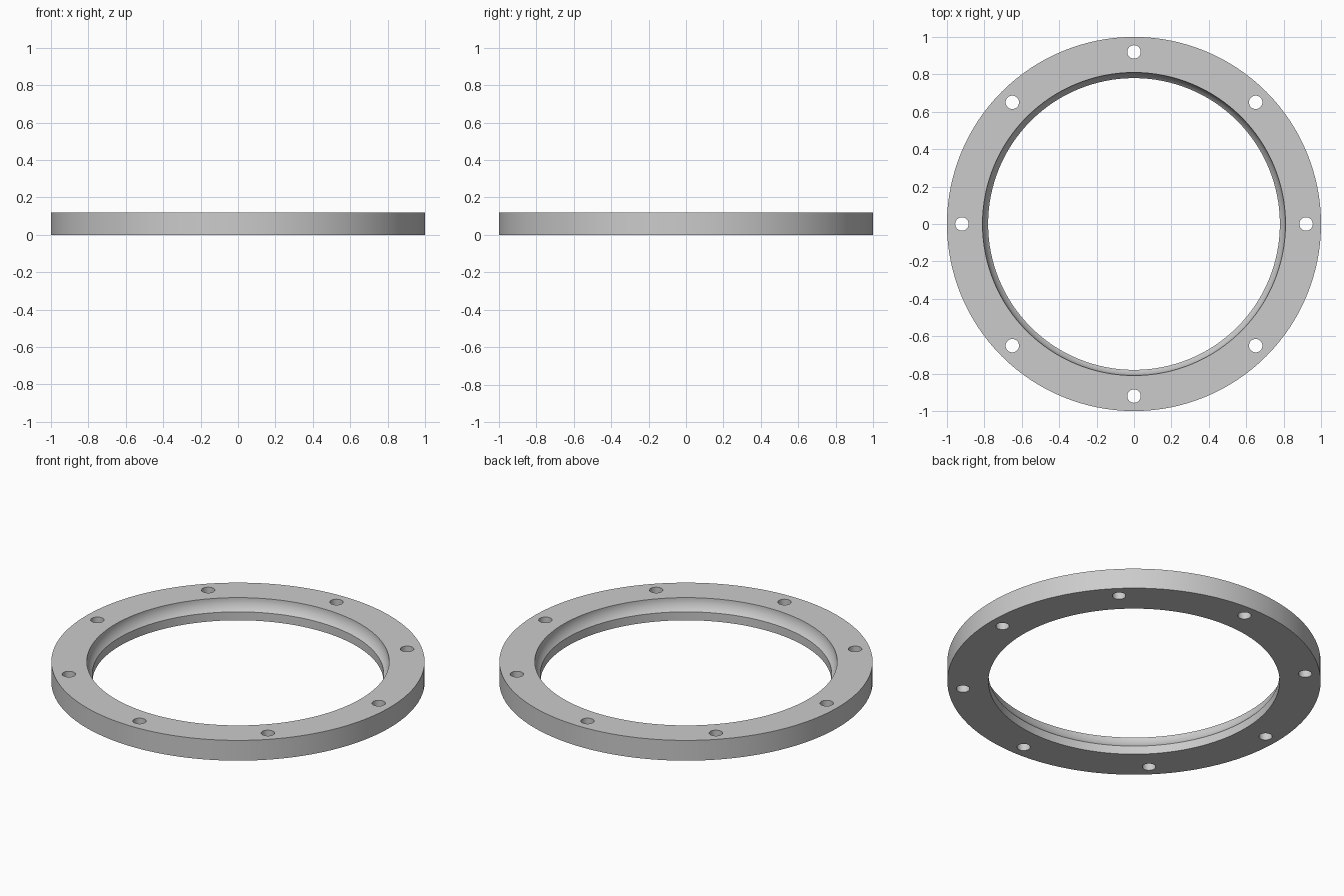
import bpy
import bmesh
from math import sin, cos, pi, radians
from mathutils import Matrix, Vector

cube = bpy.data.objects.get("Cube")
if cube:
    bpy.data.objects.remove(cube)

HEIGHT = 0.12
OUTER, BORE, MOUTH = 1.0, 0.78, 0.81
SEAT_Z = 0.05
SEGMENTS = 128
HOLES, HOLE_CIRCLE, HOLE_RADIUS = 8, 0.92, 0.036

grey = bpy.data.materials.new("plain_grey")
grey.use_nodes = True
colour = (0.6, 0.6, 0.6, 1)
grey.diffuse_color = colour
grey.node_tree.nodes["Principled BSDF"].inputs["Base Color"].default_value = colour


def make_object(name, bm):
    bmesh.ops.recalc_face_normals(bm, faces=bm.faces)
    mesh = bpy.data.meshes.new(name)
    bm.to_mesh(mesh)
    bm.free()
    mesh.materials.append(grey)
    obj = bpy.data.objects.new(name, mesh)
    bpy.context.collection.objects.link(obj)
    return obj


# Ring cross-section: square outside, plain bore with a concave cove above it
sweep = radians(46)
cove = []
for i in range(9):
    a = sweep * i / 8
    r = MOUTH - (MOUTH - BORE) * (1 - cos(a)) / (1 - cos(sweep))
    z = HEIGHT - (HEIGHT - SEAT_Z) * sin(a) / sin(sweep)
    cove.append((r, z))
profile = [(BORE, 0), (OUTER, 0), (OUTER, HEIGHT)] + cove

bm = bmesh.new()
verts = [bm.verts.new((r, 0, z)) for r, z in profile]
edges = [bm.edges.new((v, verts[(i + 1) % len(verts)])) for i, v in enumerate(verts)]
bmesh.ops.spin(bm, geom=verts + edges, cent=(0, 0, 0), axis=(0, 0, 1),
               angle=2 * pi, steps=SEGMENTS, use_merge=True)
bmesh.ops.remove_doubles(bm, verts=bm.verts, dist=1e-5)
ring = make_object("flange_ring", bm)

# Bolt hole cutters, evenly spaced around the ring
bm = bmesh.new()
for i in range(HOLES):
    a = 2 * pi * i / HOLES
    place = Vector((HOLE_CIRCLE * cos(a), HOLE_CIRCLE * sin(a), HEIGHT / 2))
    bmesh.ops.create_cone(bm, cap_ends=True, segments=32, radius1=HOLE_RADIUS,
                          radius2=HOLE_RADIUS, depth=HEIGHT * 2,
                          matrix=Matrix.Translation(place))
cutter = make_object("bolt_hole_cutter", bm)
cutter.hide_render = True

# Drill the holes, then drop the cutter
drill = ring.modifiers.new("bolt_holes", "BOOLEAN")
drill.operation = "DIFFERENCE"
drill.solver = "EXACT"
drill.object = cutter
bpy.ops.object.select_all(action="DESELECT")
ring.select_set(True)
bpy.context.view_layer.objects.active = ring
bpy.ops.object.modifier_apply(modifier=drill.name)
bpy.data.objects.remove(cutter)

# Smooth round walls with crisp rims
bpy.ops.object.shade_smooth_by_angle(angle=radians(30))
